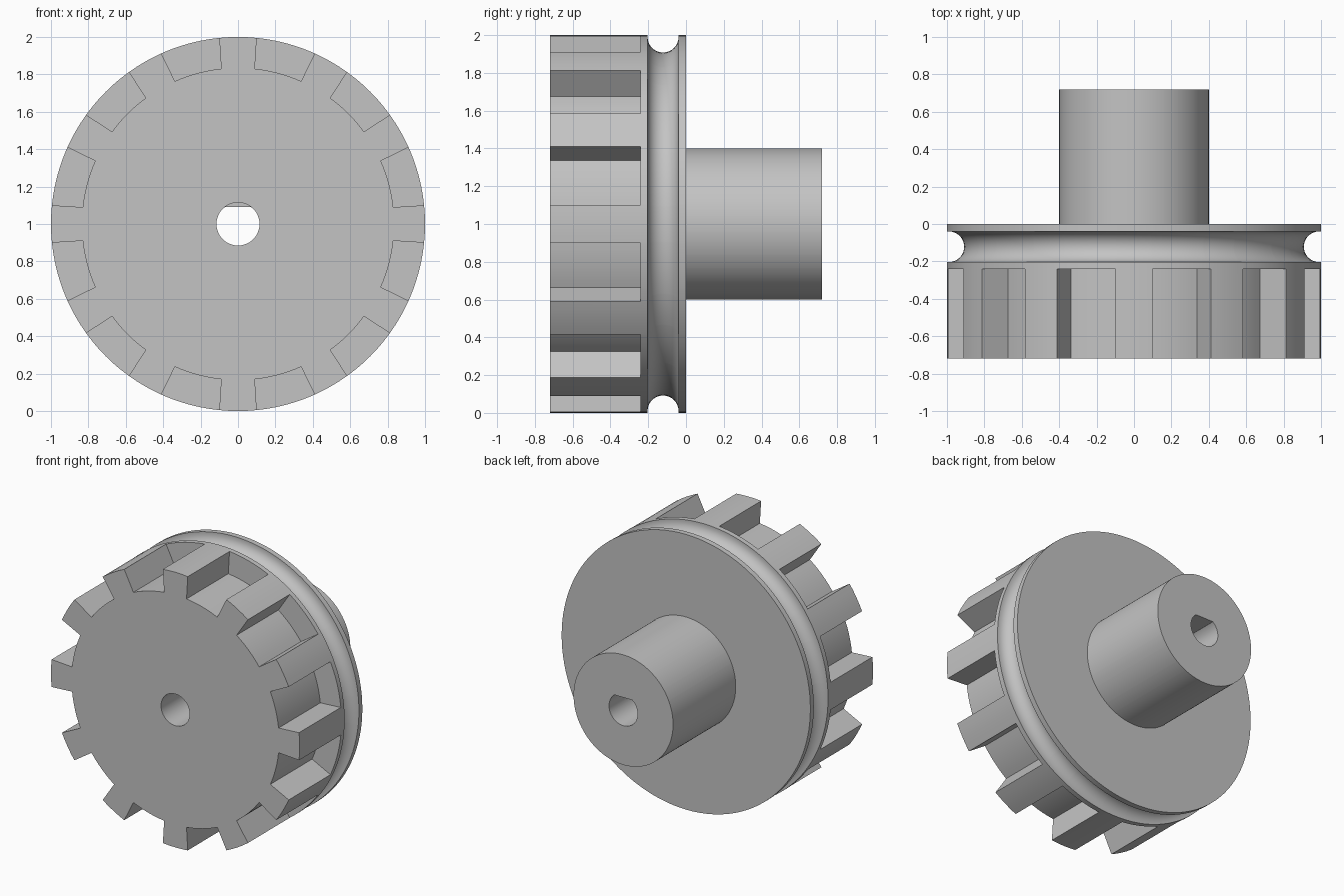
import bpy, bmesh, math

if "Cube" in bpy.data.objects:
    bpy.data.objects.remove(bpy.data.objects["Cube"])

TEETH = 12
R_OUT, R_ROOT, R_HUB, R_BORE = 1.0, 0.835, 0.4, 0.115
FLAT = 0.09                                    # height of the bore's flat
Y_FRONT, Y_TOOTH, Y_BACK = -0.72, -0.24, 0.72
GROOVE_Y, GROOVE_R, GROOVE_C = -0.1215, 0.082, 0.99

# Angular samples for one pitch: tooth tip, then the gap beside it
tip, root, steps = 5.74, 6.18, 6
pitch = 360 / TEETH
samples = []                                   # (angle, is_tooth)
for t in range(TEETH):
    for k in range(-2, 3):
        samples.append((math.radians(t * pitch + tip * k / 2), True))
    for k in range(steps + 1):
        a = root + (pitch - 2 * root) * k / steps
        samples.append((math.radians(t * pitch + a), False))


def circle(r):
    return lambda a, tooth: r


def toothed(a, tooth):
    return R_OUT if tooth else R_ROOT


def d_bore(a, tooth):
    s = math.sin(a)
    return min(R_BORE, FLAT / s) if s > 0 else R_BORE


# Loops in order: front face, teeth, grooved flange, hub, D-shaped and round bore
loops = [(Y_FRONT, circle(R_BORE)), (Y_FRONT, toothed), (Y_TOOTH, toothed),
         (Y_TOOTH, circle(R_OUT)), (GROOVE_Y - GROOVE_R, circle(R_OUT))]
for k in range(17):
    a = math.pi * k / 16
    loops.append((GROOVE_Y - GROOVE_R * math.cos(a),
                  circle(GROOVE_C - GROOVE_R * math.sin(a))))
loops += [(GROOVE_Y + GROOVE_R, circle(R_OUT)), (0, circle(R_OUT)),
          (0, circle(R_HUB)), (Y_BACK, circle(R_HUB)),
          (Y_BACK, d_bore), (0, d_bore), (0, circle(R_BORE))]

# Loft the loops into one closed solid
bm = bmesh.new()
rings = [[bm.verts.new((f(a, t) * math.cos(a), y, 1 + f(a, t) * math.sin(a)))
          for a, t in samples] for y, f in loops]
n = len(samples)
for i, ring in enumerate(rings):
    nxt = rings[(i + 1) % len(rings)]
    for j in range(n):
        k = (j + 1) % n
        bm.faces.new((ring[j], ring[k], nxt[k], nxt[j]))
bmesh.ops.remove_doubles(bm, verts=bm.verts[:], dist=1e-5)
bmesh.ops.recalc_face_normals(bm, faces=bm.faces[:])

mesh = bpy.data.meshes.new("toothed_pulley")
bm.to_mesh(mesh)
bm.free()
grey = bpy.data.materials.new("plain grey")
grey.diffuse_color = (0.55, 0.55, 0.55, 1)
grey.use_nodes = True
grey.node_tree.nodes["Principled BSDF"].inputs["Base Color"].default_value = grey.diffuse_color
mesh.materials.append(grey)
pulley = bpy.data.objects.new("toothed_pulley", mesh)
bpy.context.collection.objects.link(pulley)

# Smooth the round surfaces, keep the machined edges sharp
bpy.context.view_layer.objects.active = pulley
pulley.select_set(True)
bpy.ops.object.shade_smooth_by_angle(angle=math.radians(30))
